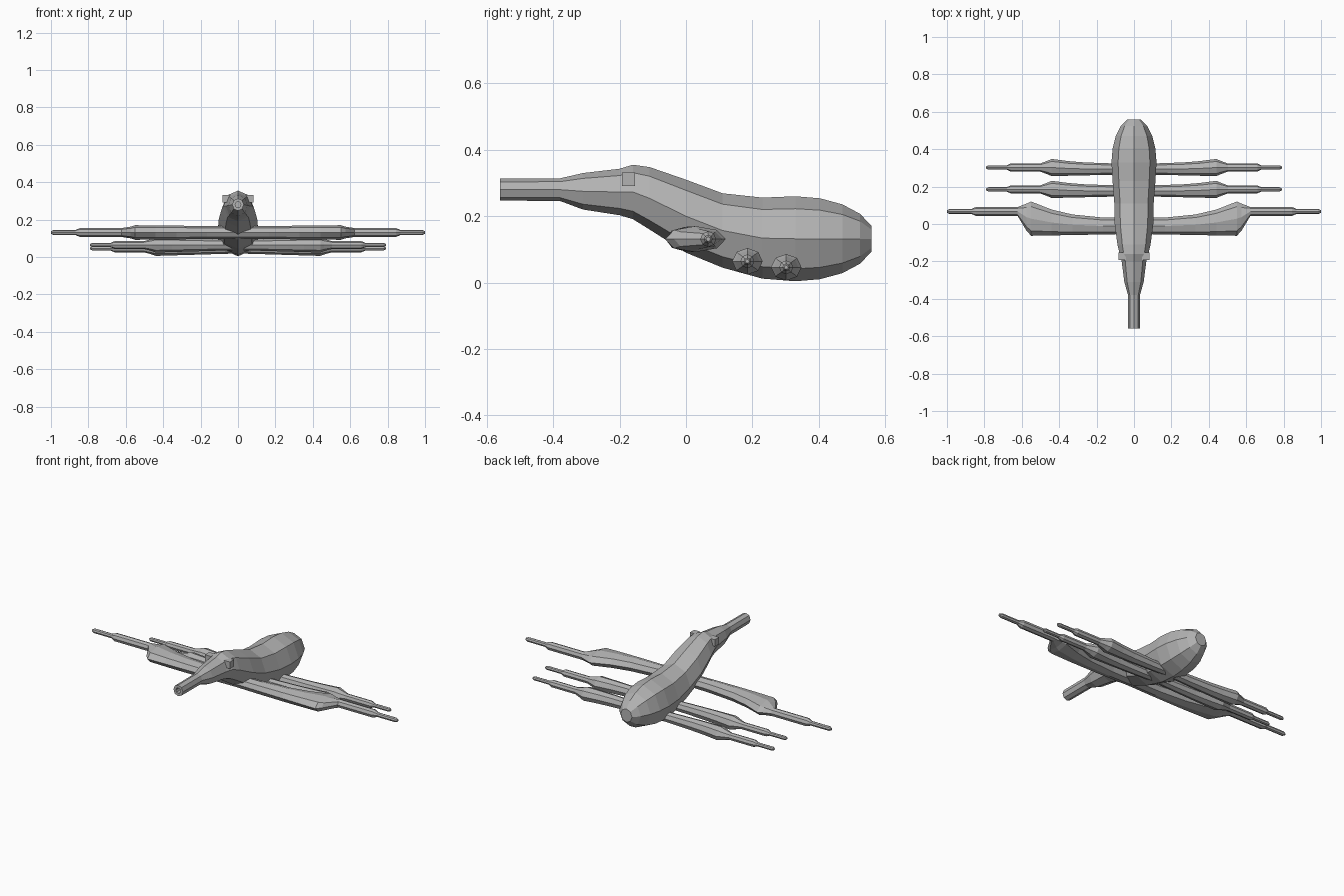
import bpy, bmesh
from math import sin, cos, pi
from mathutils import Matrix, Vector

if "Cube" in bpy.data.objects:
    bpy.data.objects.remove(bpy.data.objects["Cube"], do_unlink=True)

SHADE = 0.45
grey = bpy.data.materials.new("shell grey")
grey.use_nodes = True
grey.diffuse_color = (SHADE, SHADE, SHADE, 1)
grey.node_tree.nodes["Principled BSDF"].inputs["Base Color"].default_value = grey.diffuse_color


def finish(name, bm):
    """Turn a bmesh into a flat-shaded object."""
    bmesh.ops.recalc_face_normals(bm, faces=bm.faces)
    mesh = bpy.data.meshes.new(name)
    bm.to_mesh(mesh)
    bm.free()
    mesh.materials.append(grey)
    bpy.context.collection.objects.link(bpy.data.objects.new(name, mesh))


def loft(name, rings, sides=8):
    """Skin octagonal rings given as (centre, side axis, up axis)."""
    bm = bmesh.new()
    angles = [2 * pi * i / sides for i in range(sides)]
    loops = [[bm.verts.new(Vector(centre) + Vector(across) * sin(a) + Vector(up) * cos(a))
              for a in angles] for centre, across, up in rings]
    for lower, upper in zip(loops, loops[1:]):
        for i in range(sides):
            bm.faces.new((lower[i - 1], lower[i], upper[i], upper[i - 1]))
    bm.faces.new(loops[0])
    bm.faces.new(loops[-1])
    finish(name, bm)


def body_ring(y, z, radius, slimness=0.94):
    return (0, y, z), (radius * slimness, 0, 0), (0, 0, radius)


def build_body():
    # Stations from snout tip to belly: y, centre height, radius
    stations = [
        (-0.56, 0.28, 0.033), (-0.38, 0.28, 0.034), (-0.31, 0.275, 0.055),
        (-0.2, 0.273, 0.07), (-0.16, 0.273, 0.082), (-0.11, 0.254, 0.094),
        (0, 0.2, 0.11), (0.11, 0.157, 0.112), (0.23, 0.134, 0.122), (0.33, 0.132, 0.128),
    ]
    # Hollow mouth at the snout tip
    tip, height, radius = stations[0]
    mouth = [(tip + depth, height, radius / 2) for depth in (radius, 0)]
    # Rounded rear end follows a quarter ellipse
    start, height, radius = stations[-1]
    rear = [(start + 0.24 * sin(a), height, radius * cos(a))
            for a in (pi * step / 10 for step in range(1, 5))]
    loft("body", [body_ring(*station) for station in mouth + stations + rear])


def build_leg(name, side, axis, root, knee, ankle, tip, tube):
    """Flared thigh, then a thin shin and a thinner foot along the leg axis.

    root and knee give the thigh's front reach, back reach and half height.
    """
    axis_y, axis_z = axis
    knee_x, *knee_size = knee
    rings = []

    def add(x, front, back, half_height):
        rings.append(((side * x, axis_y + (back - front) / 2, axis_z),
                      (0, (front + back) / 2, 0), (0, 0, half_height)))

    # Thigh: the back edge sweeps out towards the knee
    for t in (0, 0.3, 0.6, 0.8, 1):
        front, back, half_height = [
            a + (b - a) * blend for a, b, blend in zip(root, knee_size, (t, t ** 3, t))]
        add(knee_x * t, front, back, half_height)
    # Bevelled knee shoulder
    add(knee_x + tube, *[size * 0.8 for size in knee_size])
    # Shin, foot and blunt tip
    foot = tube * 0.55
    for x, radius in ((knee_x + 3 * tube, tube), (ankle, tube), (ankle + tube, foot),
                      (tip - foot, foot), (tip, foot / 2)):
        add(x, radius, radius, radius)
    loft(name, rings)


def build_eye(name, side):
    bm = bmesh.new()
    place = Matrix.Translation((side * 0.062, -0.173, 0.311))
    bmesh.ops.create_cube(bm, size=0.04, matrix=place)
    finish(name, bm)


build_body()
for label, side in (("left", 1), ("right", -1)):
    build_eye(label + "_eye", side)
    # Broad front leg
    build_leg(label + "_front_leg", side, axis=(0.067, 0.131),
              root=(0.12, -0.035, 0.033), knee=(0.55, 0.13, 0.053, 0.039),
              ankle=0.845, tip=1, tube=0.024)
    # Two matching slender legs behind it
    for part, axis in (("middle", (0.185, 0.064)), ("rear", (0.302, 0.046))):
        build_leg(f"{label}_{part}_leg", side, axis,
                  root=(0.036, 0.022, 0.027), knee=(0.44, 0.046, 0.046, 0.04),
                  ankle=0.66, tip=0.79, tube=0.021)
